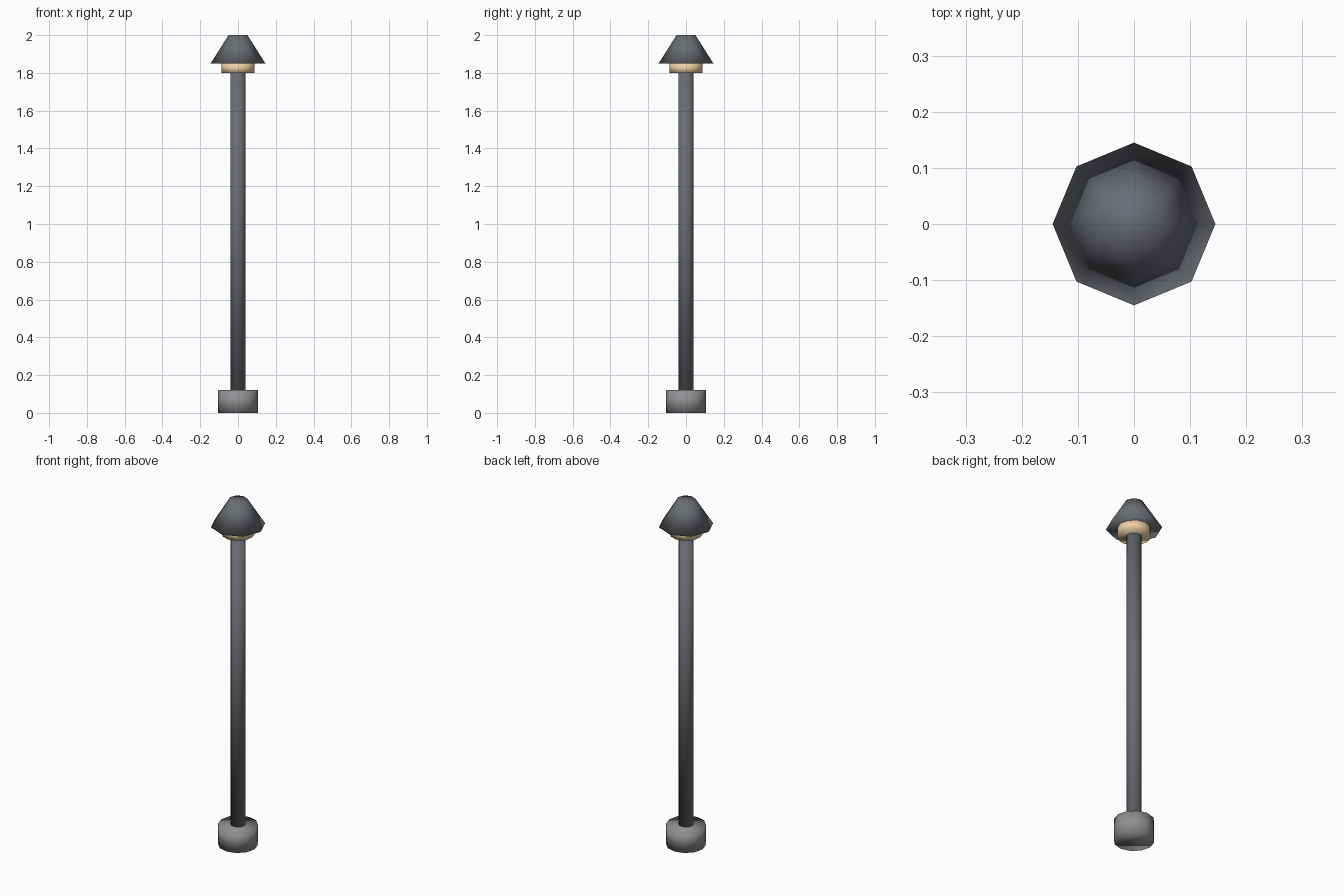
import bpy

if "Cube" in bpy.data.objects:
    bpy.data.objects.remove(bpy.data.objects["Cube"])


def material(name, rgb):
    mat = bpy.data.materials.new(name)
    mat.diffuse_color = (*rgb, 1.0)
    mat.use_nodes = True
    mat.node_tree.nodes["Principled BSDF"].inputs["Base Color"].default_value = mat.diffuse_color
    return mat


dark_metal = material("dark_metal", (0.14, 0.15, 0.17))
concrete = material("concrete", (0.28, 0.28, 0.29))
warm_glass = material("warm_glass", (0.85, 0.64, 0.38))


def frustum(name, sides, r_bottom, r_top, z0, z1, mat):
    """Upright closed frustum from z0 to z1, with a vertex on +x and +y, smooth all over."""
    bpy.ops.mesh.primitive_cone_add(
        vertices=sides, radius1=r_bottom, radius2=r_top, depth=z1 - z0,
        end_fill_type='NGON', location=(0, 0, (z0 + z1) / 2))
    obj = bpy.context.object
    obj.name = name
    obj.data.materials.append(mat)
    bpy.ops.object.shade_smooth()
    return obj


# Footing that stands on the ground
frustum("base", 12, 0.105, 0.105, 0.0, 0.12, concrete)

# Tall slim pole
frustum("post", 12, 0.04, 0.04, 0.12, 1.80, dark_metal)

# Light ring under the shade
frustum("lamp", 12, 0.087, 0.087, 1.80, 1.85, warm_glass)

# Eight-sided shade with a flat top
frustum("shade", 8, 0.145, 0.05, 1.85, 2.0, dark_metal)
